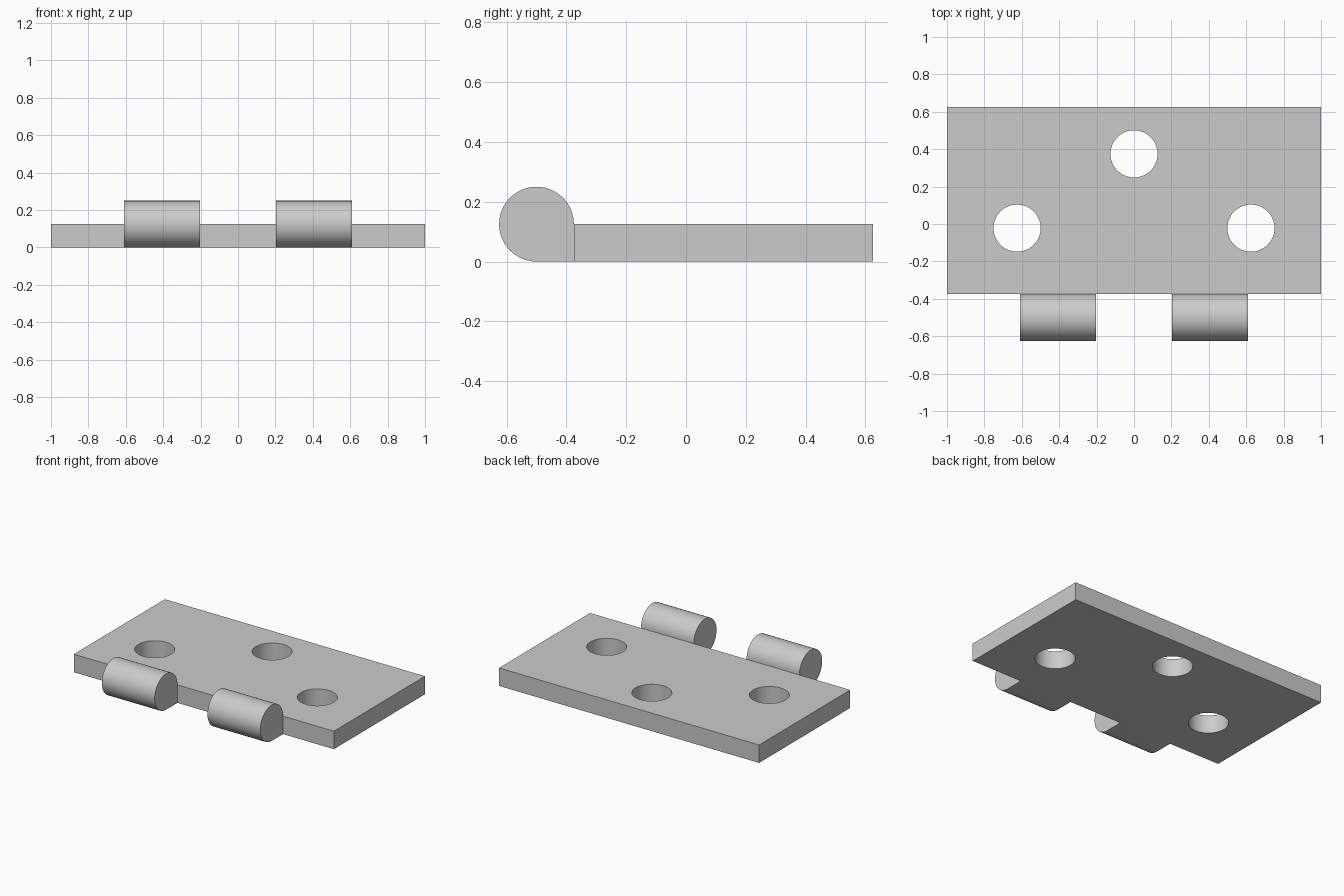
import bpy
import bmesh
from math import cos, sin, pi, radians
from mathutils import Matrix, Vector

if "Cube" in bpy.data.objects:
    bpy.data.objects.remove(bpy.data.objects["Cube"], do_unlink=True)

THICK = 0.125    # plate thickness, also the knuckle and hole radius
FRONT, BACK = -0.375, 0.625

grey = bpy.data.materials.new("plain grey")
grey.use_nodes = True
colour = (0.6, 0.6, 0.6, 1)
grey.diffuse_color = colour
grey.node_tree.nodes["Principled BSDF"].inputs["Base Color"].default_value = colour


def arc(cx, cy, radius, start, end, steps):
    """Points along an arc, with the end point left out."""
    angles = [start + (end - start) * i / steps for i in range(steps)]
    return [(cx + radius * cos(a), cy + radius * sin(a)) for a in angles]


def extrude_outline(name, loops, depth, matrix=Matrix()):
    """Fill an outline (later loops are holes) and extrude it upward."""
    bm = bmesh.new()
    edges = []
    for loop in loops:
        verts = [bm.verts.new((x, y, 0)) for x, y in loop]
        edges += [bm.edges.new((verts[i - 1], verts[i])) for i in range(len(verts))]
    bmesh.ops.triangle_fill(bm, edges=edges, use_beauty=True, normal=(0, 0, 1))
    result = bmesh.ops.extrude_face_region(bm, geom=bm.faces[:], use_keep_orig=True)
    top = [v for v in result["geom"] if isinstance(v, bmesh.types.BMVert)]
    bmesh.ops.translate(bm, verts=top, vec=(0, 0, depth))
    bmesh.ops.transform(bm, matrix=matrix, verts=bm.verts)
    bmesh.ops.recalc_face_normals(bm, faces=bm.faces)
    mesh = bpy.data.meshes.new(name)
    bm.to_mesh(mesh)
    bm.free()
    mesh.materials.append(grey)
    obj = bpy.data.objects.new(name, mesh)
    bpy.context.collection.objects.link(obj)
    bpy.ops.object.select_all(action="DESELECT")
    obj.select_set(True)
    bpy.context.view_layer.objects.active = obj
    bpy.ops.object.shade_smooth_by_angle(angle=radians(30))
    return obj


# Flat leaf with three screw holes
rectangle = [(-1, FRONT), (1, FRONT), (1, BACK), (-1, BACK)]
holes = [arc(x, y, 0.126, 0, 2 * pi, 64)
         for x, y in [(0, 0.375), (-0.625, -0.022), (0.625, -0.022)]]
extrude_outline("hinge_leaf", [rectangle] + holes, THICK)

# Solid round knuckles with a square lower corner meeting the leaf
profile = arc(FRONT - THICK, THICK, THICK, 0, 1.5 * pi, 48)
profile += [(FRONT - THICK, 0), (FRONT, 0)]
# The profile's plane becomes y and z, and it is extruded along x
along_x = Matrix(((0, 0, 1, 0), (1, 0, 0, 0), (0, 1, 0, 0), (0, 0, 0, 1)))
for side, start in (("left", 0.203), ("right", -0.609)):
    place = Matrix.Translation(Vector((start, 0, 0))) @ along_x
    extrude_outline(side + "_knuckle", [profile], 0.406, place)
